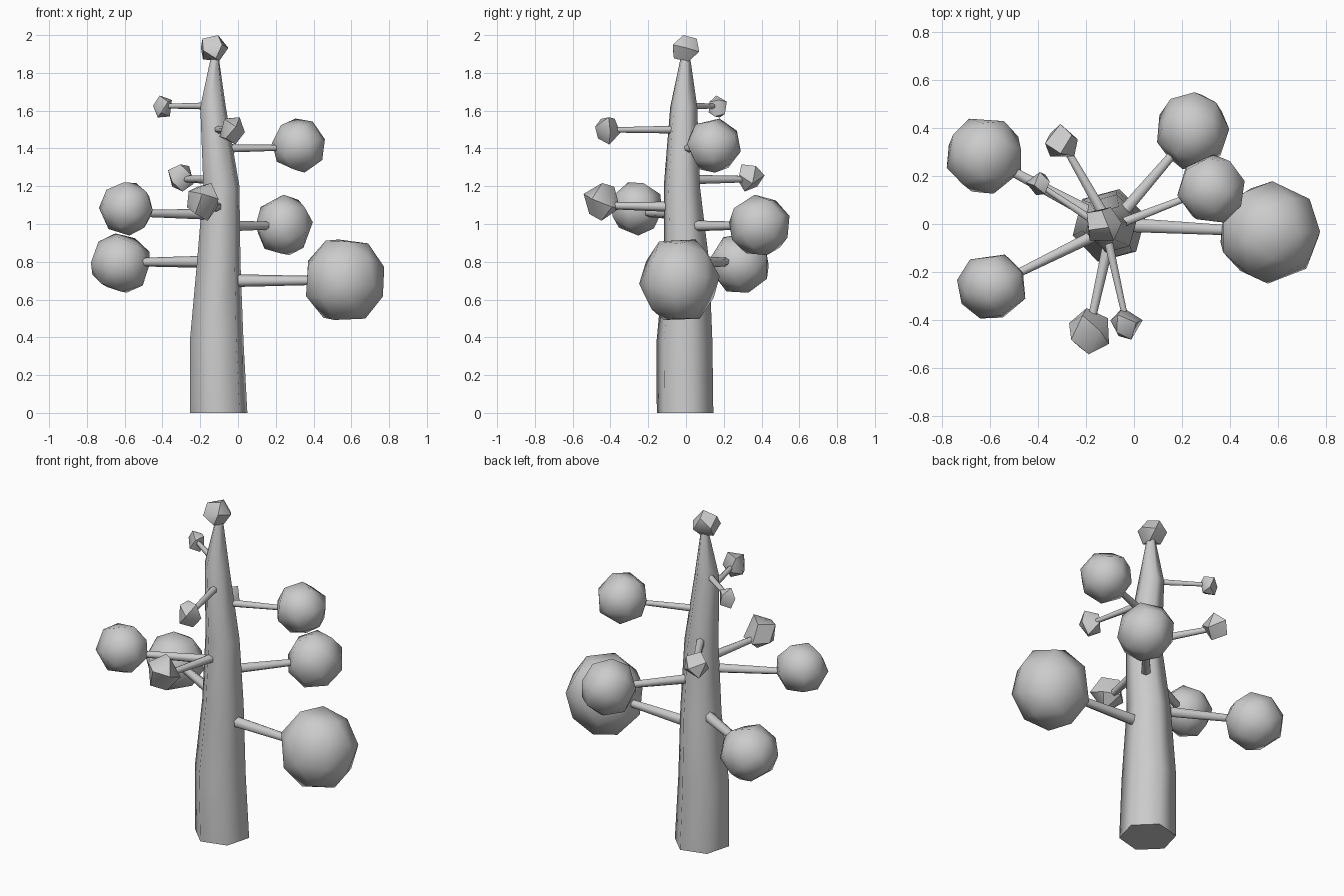
import bpy, bmesh, math
from mathutils import Vector, Matrix

if "Cube" in bpy.data.objects:
    bpy.data.objects.remove(bpy.data.objects["Cube"])


def finish(name, bm, angle):
    bmesh.ops.recalc_face_normals(bm, faces=bm.faces[:])
    me = bpy.data.meshes.new(name)
    bm.to_mesh(me)
    bm.free()
    ob = bpy.data.objects.new(name, me)
    bpy.context.collection.objects.link(ob)
    bpy.ops.object.select_all(action='DESELECT')
    ob.select_set(True)
    bpy.context.view_layer.objects.active = ob
    bpy.ops.object.shade_smooth_by_angle(angle=math.radians(angle))
    return ob


def loft(name, rings, sides, turn):
    """Skin between horizontal rings (z, cx, cy, rx, ry), capped at both ends."""
    bm = bmesh.new()
    loops = []
    for z, cx, cy, rx, ry in rings:
        loops.append([bm.verts.new((cx + rx * math.cos(a), cy + ry * math.sin(a), z))
                      for a in (turn + 2 * math.pi * i / sides for i in range(sides))])
    for lo, hi in zip(loops, loops[1:]):
        for i in range(sides):
            j = (i + 1) % sides
            bm.faces.new((lo[i], lo[j], hi[j], hi[i]))
    bm.faces.new(loops[0])
    bm.faces.new(loops[-1])
    return finish(name, bm, 75)


def faceted_ball(name, centre, half, count, spin):
    """Convex hull of evenly spread points, fitted to its bounding box."""
    rot = Matrix.Rotation(spin, 3, 'X') @ Matrix.Rotation(spin * 1.7, 3, 'Z')
    pts = []
    for i in range(count):
        h = 1 - (2 * i + 1) / count
        a = i * math.pi * (3 - math.sqrt(5))
        r = math.sqrt(1 - h * h)
        pts.append(rot @ Vector((r * math.cos(a), r * math.sin(a), h)))
    lo = [min(p[k] for p in pts) for k in range(3)]
    hi = [max(p[k] for p in pts) for k in range(3)]
    bm = bmesh.new()
    for p in pts:
        bm.verts.new([centre[k] + half[k] * (2 * (p[k] - lo[k]) / (hi[k] - lo[k]) - 1)
                      for k in range(3)])
    bmesh.ops.convex_hull(bm, input=bm.verts[:])
    return finish(name, bm, 60 if count > 15 else 45)


def branch(name, start, end, r0, r1):
    d = end - start
    bm = bmesh.new()
    m = Matrix.Translation((start + end) / 2) @ d.to_track_quat('Z', 'Y').to_matrix().to_4x4()
    bmesh.ops.create_cone(bm, cap_ends=True, segments=6, radius1=r0, radius2=r1,
                          depth=d.length, matrix=m)
    return finish(name, bm, 75)


# Tapered, slightly crooked six-sided trunk
TRUNK = [(0.0, -0.102, -0.005, 0.157, 0.155),
         (0.38, -0.113, -0.008, 0.147, 0.153),
         (0.8, -0.102, 0.003, 0.119, 0.124),
         (1.2, -0.088, -0.022, 0.099, 0.099),
         (1.62, -0.132, -0.012, 0.07, 0.074),
         (1.88, -0.123, -0.003, 0.022, 0.026)]
loft("trunk", TRUNK, 6, math.radians(15))


def trunk_axis(z):
    for a, b in zip(TRUNK, TRUNK[1:]):
        if a[0] <= z <= b[0]:
            t = (z - a[0]) / (b[0] - a[0])
            return Vector((a[1] + t * (b[1] - a[1]), a[2] + t * (b[2] - a[2]), z))


# Leaf balls: centre, half sizes, point count, branch height at the trunk
BALLS = [((0.567, -0.035, 0.705), (0.207, 0.213, 0.213), 26, 0.70),
         ((0.246, 0.388, 0.995), (0.15, 0.16, 0.16), 24, 0.99),
         ((0.32, 0.148, 1.415), (0.14, 0.142, 0.143), 22, 1.40),
         ((-0.624, 0.282, 0.793), (0.155, 0.156, 0.157), 24, 0.80),
         ((-0.594, -0.26, 1.08), (0.142, 0.133, 0.141), 22, 1.05),
         ((-0.187, -0.446, 1.117), (0.083, 0.096, 0.1), 10, 1.09),
         ((-0.031, -0.414, 1.493), (0.067, 0.067, 0.072), 9, 1.50),
         ((-0.302, 0.348, 1.244), (0.068, 0.068, 0.072), 9, 1.235),
         ((-0.40, 0.168, 1.622), (0.05, 0.048, 0.058), 9, 1.625)]
for n, (c, half, count, z) in enumerate(BALLS, 1):
    faceted_ball(f"leaf_ball_{n}", c, half, count, n * 0.8)
    root, tip = trunk_axis(z), Vector(c)
    tip.z = z + 0.3 * (c[2] - z)
    r = 0.046 - 0.017 * z
    end = tip + (root - tip).normalized() * half[0] * 0.75
    branch(f"branch_{n}", root, end, r * 1.05, r * 0.7)

# Leaf ball on the tip of the trunk
faceted_ball("top_leaf_ball", (-0.124, 0.0, 1.93), (0.073, 0.07, 0.07), 11, 0.4)
